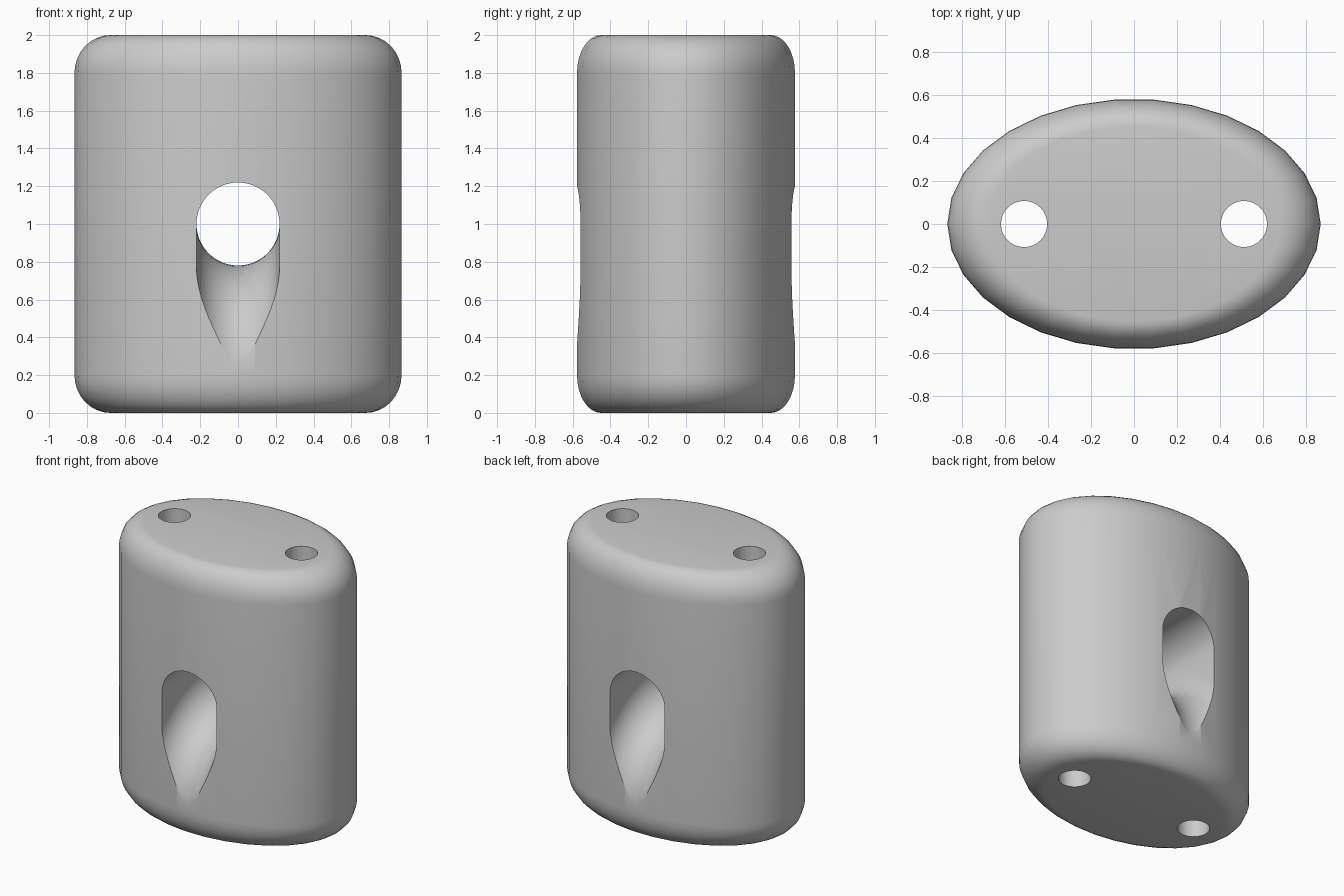
import bpy, bmesh
from math import sin, cos, pi

cube = bpy.data.objects.get("Cube")
if cube:
    bpy.data.objects.remove(cube, do_unlink=True)

HALF_X, HALF_Y, HEIGHT = 0.866, 0.58, 2.0
SIDES, FILLET, FILLET_STEPS = 30, 0.2, 8
BORE, BEND = 0.22, 0.8          # rope passage radius and bend radius
STATIONS, ARC = 48, 24

grey = bpy.data.materials.new("plain grey")
grey.use_nodes = True
colour = (0.6, 0.6, 0.6, 1)
grey.diffuse_color = colour
grey.node_tree.nodes["Principled BSDF"].inputs["Base Color"].default_value = colour


def loft(bm, rings):
    """Skin a list of point rings and return their vertices."""
    rows = [[bm.verts.new(p) for p in ring] for ring in rings]
    for a, b in zip(rows, rows[1:]):
        for i in range(len(a)):
            j = (i + 1) % len(a)
            bm.faces.new((a[i], a[j], b[j], b[i]))
    return rows


def finish(name, bm):
    bmesh.ops.remove_doubles(bm, verts=bm.verts, dist=1e-5)
    bmesh.ops.recalc_face_normals(bm, faces=bm.faces)
    mesh = bpy.data.meshes.new(name)
    bm.to_mesh(mesh)
    bm.free()
    mesh.materials.append(grey)
    ob = bpy.data.objects.new(name, mesh)
    bpy.context.collection.objects.link(ob)
    return ob


# Oval body with rounded rims
profile = []
for k in range(FILLET_STEPS + 1):
    a = pi / 2 * k / FILLET_STEPS
    profile.append((1 - 0.22 * (1 - sin(a)), FILLET * (1 - cos(a))))
profile += [(s, HEIGHT - z) for s, z in reversed(profile)]
angles = [2 * pi * i / SIDES for i in range(SIDES)]
bm = bmesh.new()
rows = loft(bm, [[(HALF_X * s * cos(a), HALF_Y * s * sin(a), z) for a in angles]
                 for s, z in profile])
bm.faces.new(rows[0])
bm.faces.new(rows[-1])
body = finish("body", bm)

# Cross passage: round bore above, saddle floor that bends down to both faces
rings = []
for k in range(STATIONS + 1):
    t = -pi / 2 + pi * k / STATIONS
    ring = []
    for i in range(ARC + 1):
        a = pi + pi * i / ARC
        r = BEND + BORE * sin(a)
        ring.append((BORE * cos(a), r * sin(t), 1 - BEND + r * cos(t)))
    for i in range(ARC + 1):
        a = pi * i / ARC
        ring.append((BORE * cos(a), BEND * sin(t), 1 + BORE * sin(a)))
    rings.append(ring)
bm = bmesh.new()
rows = loft(bm, rings)
for row in (rows[0], rows[-1]):
    bm.faces.new(row[:ARC + 1])
    bm.faces.new([row[0], row[ARC]] + row[ARC + 1:])
cutters = [finish("cross_passage_cutter", bm)]

# Vertical cord holes
for side, x in (("left", 0.51), ("right", -0.51)):
    bm = bmesh.new()
    rows = loft(bm, [[(x + 0.107 * cos(2 * pi * i / 32), 0.107 * sin(2 * pi * i / 32), z)
                      for i in range(32)] for z in (-0.2, HEIGHT + 0.2)])
    for row in rows:
        bm.faces.new(row)
    cutters.append(finish(side + "_hole_cutter", bm))

# Cut the openings and apply the result
for cutter in cutters:
    mod = body.modifiers.new(cutter.name, "BOOLEAN")
    mod.operation = "DIFFERENCE"
    mod.solver = "EXACT"
    mod.object = cutter
bpy.ops.object.select_all(action="DESELECT")
body.select_set(True)
bpy.context.view_layer.objects.active = body
for name in [m.name for m in body.modifiers]:
    bpy.ops.object.modifier_apply(modifier=name)
for cutter in cutters:
    bpy.data.objects.remove(cutter, do_unlink=True)
bpy.ops.object.shade_smooth_by_angle(angle=pi / 6)
